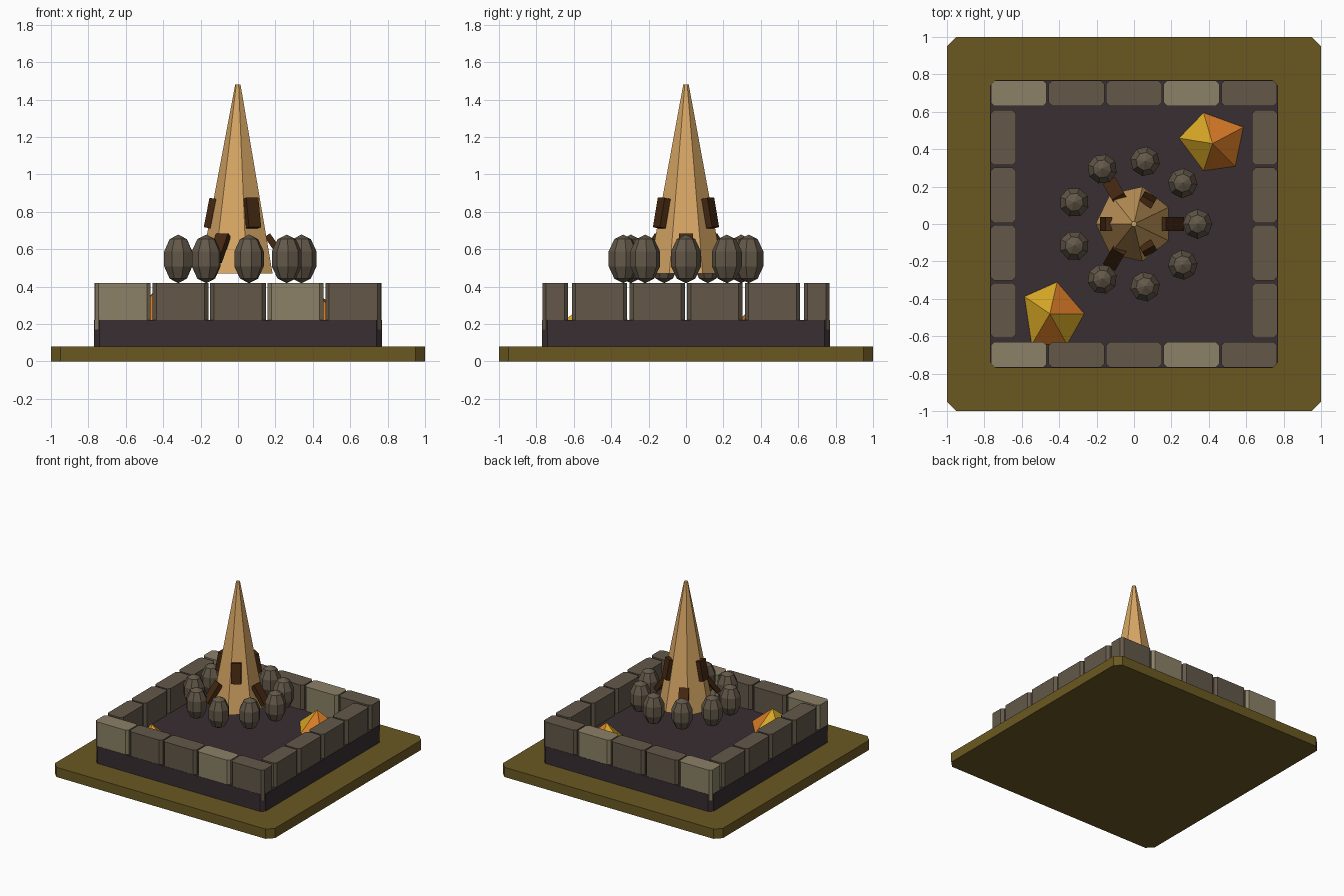
import bpy, bmesh, math
from mathutils import Matrix, Vector

if "Cube" in bpy.data.objects:
    bpy.data.objects.remove(bpy.data.objects["Cube"])


def material(name, r, g, b):
    lin = [((c / 255 + 0.055) / 1.055) ** 2.4 if c > 10 else c / 255 / 12.92 for c in (r, g, b)]
    m = bpy.data.materials.new(name)
    m.diffuse_color = (*lin, 1)
    m.use_nodes = True
    m.node_tree.nodes["Principled BSDF"].inputs["Base Color"].default_value = m.diffuse_color
    return m


OLIVE = material("olive_ground", 107, 89, 34)
DARK = material("dark_soil", 56, 46, 49)
STONE = material("stone", 99, 88, 73)
PALE = material("pale_stone", 139, 129, 103)
WOOD = material("light_wood", 216, 167, 101)
BROWN = material("dark_wood", 68, 40, 17)
YELLOW = material("yellow_leaf", 216, 168, 38)
ORANGE = material("orange_leaf", 218, 124, 38)


def finish(bm, name, *mats):
    bmesh.ops.recalc_face_normals(bm, faces=bm.faces[:])
    me = bpy.data.meshes.new(name)
    bm.to_mesh(me)
    bm.free()
    for m in mats:
        me.materials.append(m)
    ob = bpy.data.objects.new(name, me)
    bpy.context.collection.objects.link(ob)
    return ob


def block(name, cx, cy, w, d, z0, z1, chamfer, mat):
    """Box with chamfered upright edges."""
    bm = bmesh.new()
    bmesh.ops.create_cube(bm, size=1)
    bmesh.ops.scale(bm, vec=(w, d, z1 - z0), verts=bm.verts[:])
    bmesh.ops.translate(bm, vec=(cx, cy, (z0 + z1) / 2), verts=bm.verts[:])
    upright = [e for e in bm.edges if abs(e.verts[0].co.z - e.verts[1].co.z) > 0.01]
    bmesh.ops.bevel(bm, geom=upright, offset=chamfer, segments=1, affect='EDGES')
    return finish(bm, name, mat)


# ground slab and raised bed
block("ground_slab", 0, 0, 2, 2, 0, 0.08, 0.05, OLIVE)
block("raised_bed", 0, 0, 1.54, 1.54, 0.08, 0.22, 0.03, DARK)

# stone border: five along front and back, four on each side
PITCH = 0.308
for side in (-1, 1):
    for i in range(5):
        block("border_stone", (i - 2) * PITCH, side * 0.699, 0.298, 0.138, 0.17, 0.42, 0.02,
              PALE if i in (0, 3) else STONE)
    for i in range(4):
        block("border_stone_side", side * 0.699, (i - 1.5) * PITCH, 0.138, 0.295, 0.17, 0.42, 0.02, STONE)

# seven sided spire
bm = bmesh.new()
bmesh.ops.create_cone(bm, cap_ends=True, segments=7, radius1=0.205, radius2=0.015, depth=1.01)
far = max(bm.verts, key=lambda v: v.co.xy.length).co
bmesh.ops.rotate(bm, verts=bm.verts[:], cent=(0, 0, 0),
                 matrix=Matrix.Rotation(math.pi - math.atan2(far.y, far.x), 3, 'Z'))
bmesh.ops.translate(bm, vec=(0, 0, 0.975), verts=bm.verts[:])
finish(bm, "spire", WOOD)

# leaning planks on the spire, alternating low and high
for i in range(6):
    r, z, length, tilt = (0.205, 0.605, 0.17, 35) if i % 2 == 0 else (0.15, 0.793, 0.16, 11)
    bm = bmesh.new()
    bmesh.ops.create_cube(bm, size=1)
    bmesh.ops.scale(bm, vec=(0.036, 0.075, length), verts=bm.verts[:])
    bm.transform(Matrix.Rotation(i * math.pi / 3, 4, 'Z') @ Matrix.Translation((r, 0, z))
                 @ Matrix.Rotation(math.radians(-tilt), 4, 'Y'))
    finish(bm, "plank", BROWN)

# ring of nine faceted pods
for i in range(9):
    bm = bmesh.new()
    bmesh.ops.create_uvsphere(bm, u_segments=8, v_segments=5, radius=1)
    bm.transform(Matrix.Rotation(i * math.tau / 9, 4, 'Z') @ Matrix.Translation((0.34, 0, 0.548))
                 @ Matrix.Diagonal((0.084, 0.084, 0.13, 1)))
    finish(bm, "pod", STONE)


# low five sided leaf piles in two colours
def leaf_pile(apex, rim, slots):
    bm = bmesh.new()
    top = bm.verts.new((*apex, 0.373))
    ring = [bm.verts.new((x, y, 0.215)) for x, y in rim]
    for i, s in enumerate(slots):
        f = bm.faces.new((top, ring[i], ring[(i + 1) % 5]))
        f.material_index = s
    bm.faces.new(ring)
    finish(bm, "leaf_pile", YELLOW, ORANGE)


leaf_pile((0.42, 0.43), [(0.37, 0.6), (0.59, 0.52), (0.545, 0.305), (0.37, 0.28), (0.235, 0.46)],
          (1, 1, 1, 0, 0))
leaf_pile((-0.45, -0.48), [(-0.41, -0.305), (-0.26, -0.48), (-0.355, -0.65), (-0.55, -0.65), (-0.59, -0.385)],
          (1, 0, 1, 0, 0))
